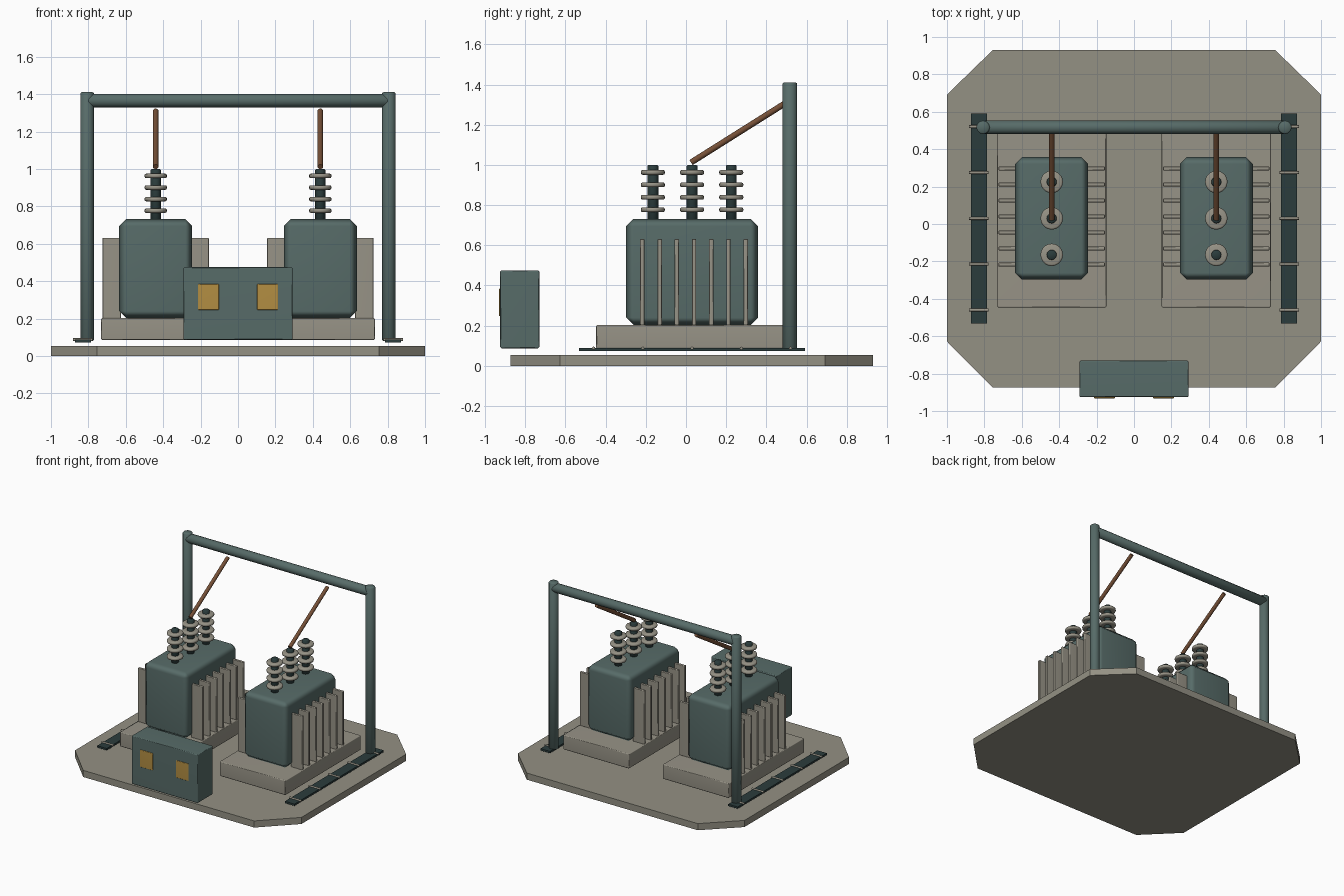
import bpy
import math
from mathutils import Vector

cube = bpy.data.objects.get("Cube")
if cube:
    bpy.data.objects.remove(cube, do_unlink=True)


def material(name, rgb):
    m = bpy.data.materials.new(name)
    m.use_nodes = True
    m.diffuse_color = (*rgb, 1)
    m.node_tree.nodes["Principled BSDF"].inputs["Base Color"].default_value = (*rgb, 1)
    return m


TEAL = material("teal paint", (0.095, 0.148, 0.139))
CONCRETE = material("concrete", (0.295, 0.282, 0.23))
GREY = material("warm grey", (0.31, 0.292, 0.24))
DARK = material("dark steel", (0.024, 0.045, 0.045))
RUST = material("rusty copper", (0.18, 0.08, 0.038))
AMBER = material("amber panel", (0.45, 0.27, 0.055))


def finish(ob, name, mat, bevel=0, segments=1):
    """Name, colour, round the edges and smooth the shading."""
    ob.name = name
    ob.data.materials.append(mat)
    if bevel:
        b = ob.modifiers.new("Bevel", 'BEVEL')
        b.width, b.segments = bevel, segments
        bpy.ops.object.modifier_apply(modifier=b.name)
    bpy.ops.object.shade_smooth_by_angle(angle=math.radians(50))
    if bevel:
        ob.modifiers.new("Even shading", 'WEIGHTED_NORMAL').keep_sharp = True


def box(name, x, y, z, mat, bevel=0, segments=1):
    """Box from (min, max) ranges on each axis."""
    bpy.ops.mesh.primitive_cube_add(size=1, location=[sum(r) / 2 for r in (x, y, z)])
    ob = bpy.context.object
    ob.scale = [r[1] - r[0] for r in (x, y, z)]
    bpy.ops.object.transform_apply(location=False, rotation=False, scale=True)
    finish(ob, name, mat, bevel, segments)


def rod(name, a, b, radius, mat, sides=12, bevel=0, segments=1):
    """Cylinder between two points."""
    a, b = Vector(a), Vector(b)
    bpy.ops.mesh.primitive_cylinder_add(vertices=sides, radius=radius, depth=(b - a).length,
                                        location=(a + b) / 2)
    ob = bpy.context.object
    ob.rotation_euler = (b - a).to_track_quat('Z', 'Y').to_euler()
    if bevel:
        # Only the rims are rounded, not the long side edges
        weights = ob.data.attributes.new("bevel_weight_edge", 'FLOAT', 'EDGE')
        for e in ob.data.edges:
            p, q = (ob.data.vertices[v].co for v in e.vertices)
            weights.data[e.index].value = float(abs(p.z - q.z) < 1e-4)
        m = ob.modifiers.new("Rim", 'BEVEL')
        m.limit_method, m.width, m.segments = 'WEIGHT', bevel, segments
        bpy.ops.object.modifier_apply(modifier=m.name)
    finish(ob, name, mat)


# Ground slab with cut corners
outline = [(0.755, -0.874), (1, -0.628), (1, 0.692), (0.755, 0.93)]
outline += [(-x, y) for x, y in reversed(outline)]
n = len(outline)
mesh = bpy.data.meshes.new("ground_slab")
mesh.from_pydata([(x, y, z) for z in (0, 0.053) for x, y in outline], [],
                 [list(range(n))[::-1], list(range(n, 2 * n))] +
                 [(i, (i + 1) % n, (i + 1) % n + n, i + n) for i in range(n)])
slab = bpy.data.objects.new("ground_slab", mesh)
bpy.context.collection.objects.link(slab)
mesh.materials.append(CONCRETE)

CX, CY = 0.44, 0.03          # transformer centre
POST_X, POST_Y = 0.807, 0.517

for side, s in (("right", -1), ("left", 1)):
    cx = s * CX

    # Transformer: plinth, tank and a row of cooling fins on each flank
    box(f"{side}_plinth", (cx - 0.292, cx + 0.292), (-0.447, 0.508), (0.086, 0.204), GREY, 0.006)
    box(f"{side}_tank", (cx - 0.195, cx + 0.195), (-0.298, 0.358), (0.203, 0.732), TEAL, 0.037)
    for flank, f in (("outer", s), ("inner", -s)):
        for i in range(7):
            y = CY + 0.01 + 0.0857 * (i - 3)
            x = sorted((cx + f * 0.185, cx + f * 0.285))
            box(f"{side}_{flank}_fin_{i + 1}", x, (y - 0.011, y + 0.011),
                (0.202, 0.632), GREY, 0.004)

    # Bushings: dark core with stacked round-edged discs
    for i in range(3):
        y = CY + 0.195 * (i - 1)
        rod(f"{side}_bushing_{i + 1}", (cx, y, 0.72), (cx, y, 0.999), 0.027, DARK, 12, 0.004)
        for k in range(4):
            z = 0.777 + 0.062 * k
            rod(f"{side}_bushing_{i + 1}_disc_{k + 1}", (cx, y, z - 0.012), (cx, y, z + 0.012),
                0.06, GREY, 20, 0.009, 2)

    # Conductor from the middle bushing up to the beam
    rod(f"{side}_conductor", (cx, 0.025, 1.012), (cx, 0.5, 1.311), 0.015, RUST, 10)

    # Gantry post
    rod(f"{side}_post", (s * POST_X, POST_Y, 0.08), (s * POST_X, POST_Y, 1.411), 0.036, TEAL, 12, 0.006)

    # Ground rail with cross rods
    rx = s * 0.829
    box(f"{side}_rail", (rx - 0.042, rx + 0.042), (-0.532, 0.592), (0.073, 0.088), DARK)
    for i in range(5):
        y = CY + 0.245 * (i - 2)
        rod(f"{side}_rail_rod_{i + 1}", (rx - 0.052, y, 0.088), (rx + 0.052, y, 0.088), 0.008, GREY, 8)

    # Amber panel on the control cabinet
    box(f"{side}_cabinet_panel", (s * 0.158 - 0.056, s * 0.158 + 0.056), (-0.932, -0.924),
        (0.247, 0.384), AMBER, 0.003)

# Gantry beam
rod("gantry_beam", (-0.805, POST_Y, 1.366), (0.805, POST_Y, 1.366), 0.036, TEAL, 12, 0.006)

# Control cabinet
box("control_cabinet", (-0.292, 0.292), (-0.925, -0.73), (0.087, 0.475), TEAL, 0.006)
